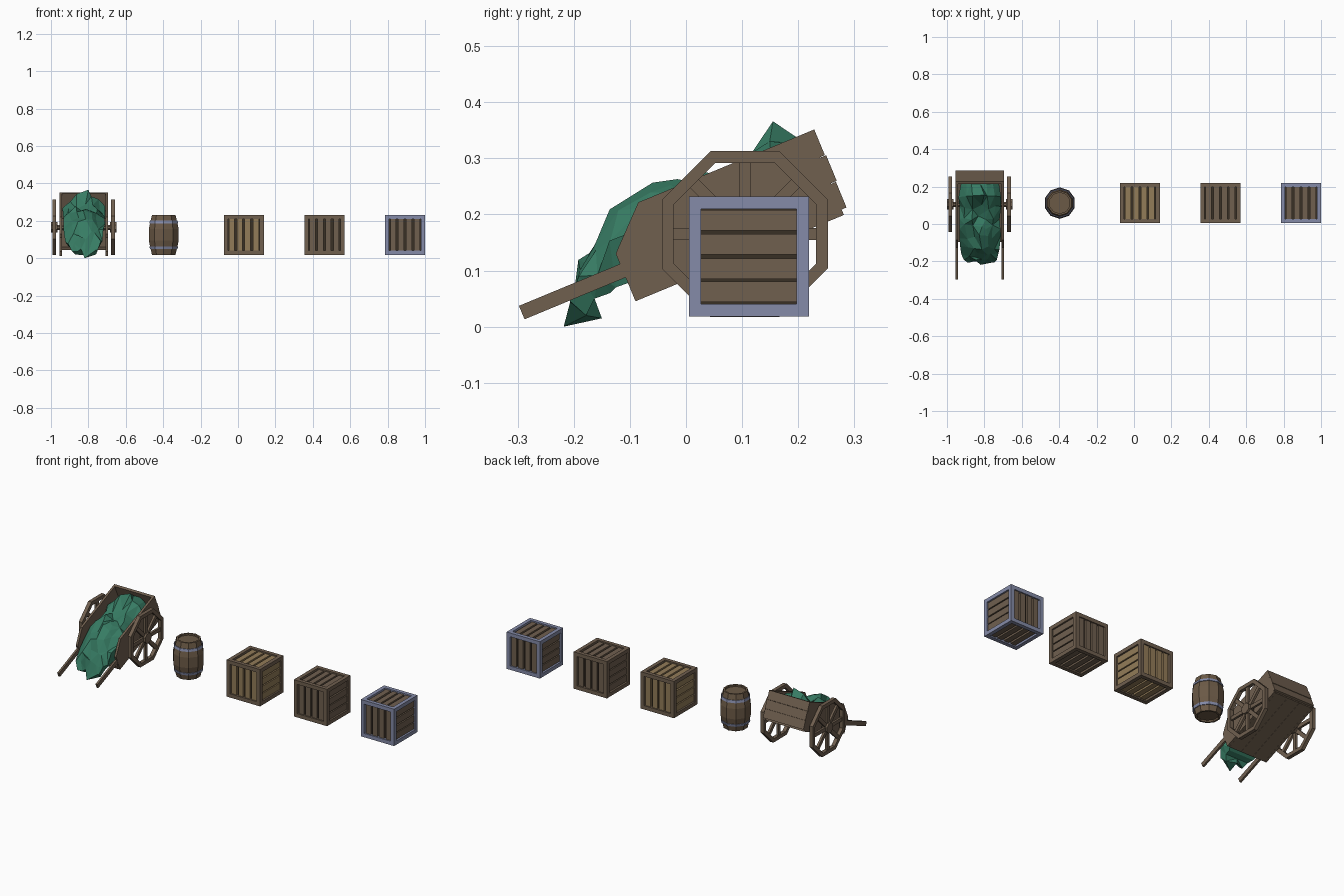
import bpy, bmesh, math, random
from mathutils import Vector, Matrix

if "Cube" in bpy.data.objects:
    bpy.data.objects.remove(bpy.data.objects["Cube"])

random.seed(4)


def material(name, srgb):
    m = bpy.data.materials.new(name)
    lin = [((c + 0.055) / 1.055) ** 2.4 for c in srgb]
    m.diffuse_color = (*lin, 1)
    m.use_nodes = True
    m.node_tree.nodes["Principled BSDF"].inputs["Base Color"].default_value = m.diffuse_color
    return m


BROWN = material("brown_wood", (0.44, 0.375, 0.31))
TAN = material("tan_wood", (0.575, 0.485, 0.345))
OAK = material("barrel_wood", (0.42, 0.35, 0.275))
BLUE = material("blue_metal", (0.52, 0.545, 0.66))
GREEN = material("green_cloth", (0.215, 0.485, 0.39))
DARK = material("dark_gap", (0.22, 0.185, 0.145))


def finish(bm, name, mat, matrix=None):
    bmesh.ops.recalc_face_normals(bm, faces=bm.faces)
    me = bpy.data.meshes.new(name)
    bm.to_mesh(me)
    bm.free()
    me.materials.append(mat)
    ob = bpy.data.objects.new(name, me)
    if matrix:
        ob.matrix_world = matrix
    bpy.context.collection.objects.link(ob)
    return ob


def box(bm, c, s, rot=Matrix()):
    m = rot @ Matrix.Translation(c) @ Matrix.Diagonal((*s, 1))
    bmesh.ops.create_cube(bm, size=1, matrix=m)


def prism(bm, profile, x0, x1):
    """Extrude a (y, z) outline along x."""
    a = [bm.verts.new((x0, y, z)) for y, z in profile]
    f = bm.faces.new(a)
    r = bmesh.ops.extrude_face_region(bm, geom=[f], use_keep_orig=True)
    bmesh.ops.translate(bm, vec=(x1 - x0, 0, 0),
                        verts=[v for v in r["geom"] if isinstance(v, bmesh.types.BMVert)])


def lathe(bm, profile, n, axis_rot=Matrix(), closed=False, phase=0.5):
    """Revolve (r, z) outline with n sides around z, then rotate."""
    rings = [[bm.verts.new(axis_rot @ Vector((r * math.cos((i + phase) * math.tau / n),
                                              r * math.sin((i + phase) * math.tau / n), z)))
              for i in range(n)] for r, z in profile]
    pairs = list(zip(rings, rings[1:])) + ([(rings[-1], rings[0])] if closed else [])
    for a, b in pairs:
        for i in range(n):
            j = (i + 1) % n
            bm.faces.new((a[i], a[j], b[j], b[i]))
    if not closed:
        bm.faces.new(rings[0])
        bm.faces.new(rings[-1])


# ---- crates ----
H, BAR = 0.107, 0.022


def crate(name, x, frame_mat, plank_mat):
    at = Matrix.Translation((x, 0.112, 0.125))
    bm = bmesh.new()
    o = H - BAR / 2
    for a in (-o, o):
        for b in (-o, o):
            box(bm, (a, b, 0), (BAR, BAR, 2 * H))
            box(bm, (a, 0, b), (BAR, 2 * (H - BAR), BAR))
            box(bm, (0, a, b), (2 * (H - BAR), BAR, BAR))
    finish(bm, name + "_frame", frame_mat, at)
    # four planks on every side; gap is wider on front, back, top and bottom
    bm = bmesh.new()
    inner, d, t = 2 * (H - BAR), H - 0.013, 0.012
    step = inner / 4
    for i in range(4):
        p = (i - 1.5) * step
        for s in (-1, 1):
            w = step - 0.011
            j = random.uniform(-0.001, 0.001)
            box(bm, (p + j, s * d, 0), (w, t, inner))
            box(bm, (p - j, 0, s * d), (w, inner, t))
            box(bm, (s * d, 0, p + j), (t, inner, step - 0.006))
    finish(bm, name + "_planks", plank_mat, at)
    bm = bmesh.new()
    box(bm, (0, 0, 0), (2 * d - t,) * 3)
    finish(bm, name + "_inside", DARK, at)


crate("tan_crate", 0.031, BROWN, TAN)
crate("brown_crate", 0.462, BROWN, BROWN)
crate("metal_crate", 0.893, BLUE, BROWN)

# ---- barrel ----
BX = Matrix.Translation((-0.397, 0.112, 0.125))
bm = bmesh.new()
lathe(bm, [(0.056, -0.097), (0.056, -0.107), (0.066, -0.107), (0.077, -0.062), (0.084, -0.03),
           (0.084, 0.03), (0.077, 0.062), (0.066, 0.107), (0.056, 0.107), (0.056, 0.097)], 10)
finish(bm, "barrel", OAK, BX)
bm = bmesh.new()
for s in (-1, 1):
    lathe(bm, [(0.066, s * 0.076), (0.0775, s * 0.076), (0.081, s * 0.062), (0.07, s * 0.062)],
          10, closed=True)
finish(bm, "barrel_hoops", BLUE, BX)

# ---- cart body: local y runs along the tilted bed, origin on the axle ----
CX = -0.825
CART = Matrix.Translation((CX, 0.105, 0.165)) @ Matrix.Rotation(math.radians(22.5), 4, 'X')
side = [(-0.226, -0.036), (-0.226, 0.056), (-0.154, 0.125), (0.176, 0.125), (0.176, -0.036)]
bm = bmesh.new()
for s in (-1, 1):
    prism(bm, side, s * 0.117, s * 0.130)
finish(bm, "cart_sides", BROWN, CART)
bm = bmesh.new()
for i in range(3):
    box(bm, (0, 0.178 + 0.002 * (i % 2), -0.026 + 0.0505 * (i + 0.5)), (0.26, 0.015, 0.0495))
finish(bm, "cart_back_planks", BROWN, CART)
bm = bmesh.new()
for i in range(3):
    box(bm, ((i - 1) * 0.078, -0.026, -0.028), (0.077, 0.4, 0.016))
finish(bm, "cart_floor", BROWN, CART)
bm = bmesh.new()
for s in (-1, 1):
    box(bm, (s * 0.123, -0.31, 0.023), (0.0115, 0.222, 0.026))
finish(bm, "cart_handles", BROWN, CART)

# ---- wheels and axle ----
AXLE = Matrix.Translation((CX, 0.105, 0.165))
TURN = Matrix.Rotation(math.pi / 2, 4, 'Y')
bm = bmesh.new()
k = 1 / math.cos(math.pi / 8)
for s in (-1, 1):
    lathe(bm, [(0.148 * k, s * 0.147), (0.148 * k, s * 0.168),
               (0.127 * k, s * 0.168), (0.127 * k, s * 0.147)], 8, TURN, closed=True)
    lathe(bm, [(0.03, s * 0.14), (0.03, s * 0.175)], 8, TURN)
    for i in range(8):
        box(bm, (s * 0.157, 0, 0.078), (0.013, 0.021, 0.104),
            Matrix.Rotation(i * math.pi / 4, 4, 'X'))
finish(bm, "cart_wheels", BROWN, AXLE)
bm = bmesh.new()
lathe(bm, [(0.014, -0.15), (0.014, 0.15)], 8, TURN)
finish(bm, "cart_axle", BROWN, AXLE)

# ---- crumpled cloth load spilling over the front ----
rows = [  # y, top, bottom, half width, x shift
    (0.215, 0.315, 0.22, 0.105, 0), (0.155, 0.352, 0.195, 0.112, 0),
    (0.09, 0.285, 0.165, 0.112, 0), (0.035, 0.27, 0.145, 0.112, 0),
    (-0.015, 0.272, 0.125, 0.112, 0), (-0.07, 0.243, 0.09, 0.112, 0),
    (-0.125, 0.198, 0.07, 0.105, 0), (-0.165, 0.14, 0.06, 0.098, 0),
    (-0.193, 0.112, 0.05, 0.09, 0.005), (-0.208, 0.05, 0.02, 0.07, 0.01)]
N = 6
bm = bmesh.new()
rings = []
for r, (y, top, bot, hw, sx) in enumerate(rows):
    ring = []
    for i in range(N + 1):
        t = 2 * i / N - 1
        h = 1 - 0.45 * abs(t) ** 2.5
        jz = random.uniform(-0.025, 0.014) if 0 < r < 9 else random.uniform(-0.012, 0.012)
        jx = random.uniform(-0.012, 0.012) if abs(t) < 1 else random.uniform(-0.006, 0.003) * t
        jy = random.uniform(-0.013, 0.013) if 0 < r < 8 else random.uniform(0, 0.008)
        ring.append(bm.verts.new((CX + sx + t * hw + jx, y + jy, bot + (top - bot) * h + jz)))
    for t in (0.8, 0, -0.8):
        ring.append(bm.verts.new((CX + sx + t * hw, y + (0.03 if r > 6 else 0), bot)))
    rings.append(ring)
rings[1][3].co = (-0.8, 0.155, 0.366)     # peak
rings[9][3].co = (-0.82, -0.218, 0.0)     # hanging tip
rings[9][-2].co = (-0.81, -0.15, 0.015)
M = len(rings[0])
for a, b in zip(rings, rings[1:]):
    for i in range(M):
        j = (i + 1) % M
        bm.faces.new((a[i], a[j], b[j], b[i]))
bm.faces.new(rings[0])
bm.faces.new(rings[-1])
bmesh.ops.triangulate(bm, faces=bm.faces)
finish(bm, "cloth_load", GREEN)
